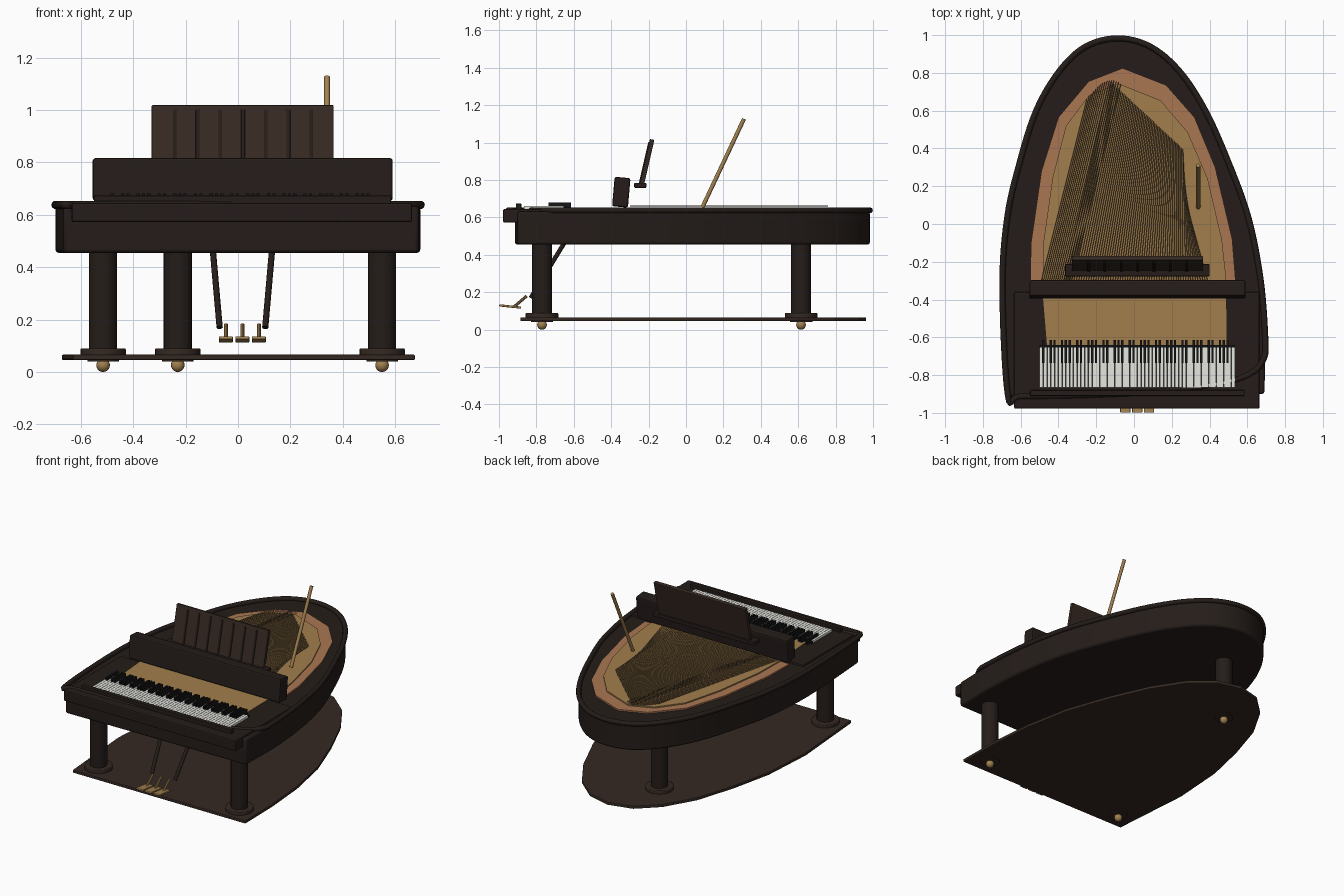
import bpy, bmesh, math
from mathutils import Vector

if "Cube" in bpy.data.objects:
    bpy.data.objects.remove(bpy.data.objects["Cube"])


def material(name, rgb):
    m = bpy.data.materials.new(name)
    m.diffuse_color = (*rgb, 1)
    m.use_nodes = True
    m.node_tree.nodes["Principled BSDF"].inputs["Base Color"].default_value = m.diffuse_color
    return m


EBONY = material("dark_wood", (0.018, 0.012, 0.010))
WALNUT = material("brown_wood", (0.036, 0.022, 0.016))
BRASS = material("brass", (0.36, 0.22, 0.08))
GOLD = material("gold_plate", (0.36, 0.21, 0.075))
COPPER = material("inner_rim", (0.40, 0.18, 0.085))
WHITE = material("white", (0.80, 0.80, 0.75))
BLACK = material("black", (0.008, 0.008, 0.009))
WIRE = material("wire", (0.12, 0.085, 0.04))


def finish(bm, name, mat, bevel=0, smooth=False):
    bmesh.ops.recalc_face_normals(bm, faces=bm.faces)
    me = bpy.data.meshes.new(name)
    bm.to_mesh(me)
    bm.free()
    ob = bpy.data.objects.new(name, me)
    bpy.context.collection.objects.link(ob)
    me.materials.append(mat)
    if bevel:
        mod = ob.modifiers.new("bevel", 'BEVEL')
        mod.width, mod.segments, mod.limit_method = bevel, 2, 'ANGLE'
        mod.angle_limit = math.radians(50)
    if smooth:
        bpy.ops.object.select_all(action='DESELECT')
        ob.select_set(True)
        bpy.context.view_layer.objects.active = ob
        bpy.ops.object.shade_smooth_by_angle(angle=math.radians(35))
    return ob


def add_box(bm, lo, hi):
    vs = bmesh.ops.create_cube(bm, size=1)['verts']
    for v in vs:
        v.co = Vector([(a + b) / 2 + c * (b - a) for a, b, c in zip(lo, hi, v.co)])


def box(name, lo, hi, mat, bevel=0):
    bm = bmesh.new()
    add_box(bm, lo, hi)
    return finish(bm, name, mat, bevel)


def tilted_box(name, centre, size, tilt, mat, bevel=0):
    h = Vector(size) / 2
    ob = box(name, -h, h, mat, bevel)
    ob.location = centre
    ob.rotation_euler.x = math.radians(tilt)
    return ob


def add_rod(bm, a, b, r, sides):
    a, b = Vector(a), Vector(b)
    d = b - a
    vs = bmesh.ops.create_cone(bm, cap_ends=True, segments=sides, radius1=r,
                               radius2=r, depth=d.length)['verts']
    q = d.to_track_quat('Z', 'Y')
    for v in vs:
        v.co = q @ v.co + (a + b) / 2


def rod(name, a, b, r, mat, sides=16, bevel=0):
    bm = bmesh.new()
    add_rod(bm, a, b, r, sides)
    return finish(bm, name, mat, bevel, sides > 6)


def slab(name, pts, z0, z1, mat, bevel=0, smooth=False):
    bm = bmesh.new()
    f = bm.faces.new([bm.verts.new((x, y, z0)) for x, y in pts])
    top = bmesh.ops.extrude_face_region(bm, geom=[f])['geom']
    for v in top:
        if isinstance(v, bmesh.types.BMVert):
            v.co.z = z1
    return finish(bm, name, mat, bevel, smooth)


def spline(pts, closed, n=4):
    out, c = [], len(pts)
    p = [Vector(q) for q in pts]
    for i in range(c if closed else c - 1):
        get = lambda k: p[k % c] if closed else p[min(max(k, 0), c - 1)]
        a, b, d, e = get(i - 1), get(i), get(i + 1), get(i + 2)
        for s in range(n):
            t = s / n
            out.append(0.5 * (2 * b + (d - a) * t + (2 * a - 5 * b + 4 * d - e) * t ** 2
                              + (3 * b - a - 3 * d + e) * t ** 3))
    return out if closed else out + [p[-1]]


# Case: egg-shaped outline, from front right round the tail to front left
EGG = [(0.695, -0.6), (0.67, -0.29), (0.607, 0.03), (0.503, 0.32), (0.378, 0.6),
       (0.24, 0.81), (0.085, 0.94), (-0.085, 0.983), (-0.255, 0.94), (-0.395, 0.81),
       (-0.518, 0.6), (-0.607, 0.32), (-0.672, 0.03), (-0.697, -0.34)]
FRONT_R, FRONT_L = (0.69, -0.9), (-0.665, -0.915)
slab("case", spline([FRONT_R] + EGG + [FRONT_L], False), 0.455, 0.632, EBONY, 0.012, True)

# Rim moulding: closed tube sweeping over the case edge and across the front
path = spline(EGG + [(-0.668, -0.905), (-0.6, -0.912), (-0.3, -0.908), (0.1, -0.89),
                     (0.45, -0.845), (0.62, -0.79), (0.688, -0.71)], True, 6)
cu = bpy.data.curves.new("rim_moulding", 'CURVE')
cu.dimensions, cu.bevel_depth, cu.bevel_resolution = '3D', 0.016, 3
sp = cu.splines.new('POLY')
sp.points.add(len(path) - 1)
for pt, v in zip(sp.points, path):
    pt.co = (v.x, v.y, 0.638, 1)
sp.use_cyclic_u = True
cu.materials.append(EBONY)
bpy.context.collection.objects.link(bpy.data.objects.new("rim_moulding", cu))

# Floor plate under the legs
slab("floor_plate", [(0.675, -0.885)] + [(x * 0.965, y * 0.98) for x, y in EGG]
     + [(-0.63, -0.885)], 0.046, 0.066, WALNUT, 0.004)

# Inner rim and gold soundboard
slab("inner_rim", [(0.54, -0.33), (0.52, -0.08), (0.43, 0.3), (0.32, 0.565), (0.17, 0.735),
                   (-0.06, 0.825), (-0.24, 0.755), (-0.4, 0.565), (-0.49, 0.28),
                   (-0.545, -0.1), (-0.55, -0.33)], 0.62, 0.642, COPPER)
slab("soundboard", [(0.49, -0.65), (0.487, -0.28), (0.465, -0.08), (0.39, 0.24),
                    (0.285, 0.485), (0.14, 0.655), (-0.085, 0.745), (-0.24, 0.68),
                    (-0.36, 0.52), (-0.43, 0.25), (-0.48, -0.1), (-0.485, -0.35),
                    (-0.46, -0.65)], 0.625, 0.65, GOLD)

# Strings: treble fan and crossing bass set
bm = bmesh.new()
for i in range(60):
    t = i / 59
    k = min(t / 0.85, 1)
    add_rod(bm, (-0.37 + 0.76 * t, -0.3, 0.66),
            (-0.13 + 0.39 * k, 0.76 - 0.365 * k - max(0, t - 0.85) * 1.5, 0.66), 0.0015, 4)
for i in range(16):
    t = i / 15
    add_rod(bm, (-0.49 + 0.16 * t, -0.3, 0.665),
            (-0.25 + 0.18 * t, 0.66 + 0.1 * math.sin(math.pi * t * 0.7), 0.665), 0.0015, 4)
finish(bm, "strings", WIRE)

# Keyboard
box("keybed", (-0.635, -0.978, 0.572), (0.665, -0.36, 0.645), EBONY, 0.008)
box("key_slip", (-0.55, -0.91, 0.64), (0.585, -0.88, 0.674), EBONY, 0.004)
X0, STEP = -0.5, 1.035 / 52
whites, blacks = bmesh.new(), bmesh.new()
for i in range(52):
    x = X0 + i * STEP
    add_box(whites, (x + 0.001, -0.865, 0.64), (x + STEP - 0.001, -0.645, 0.66))
    if i % 7 in (0, 2, 3, 5, 6) and i < 51:
        add_box(blacks, (x + STEP - 0.006, -0.735, 0.645), (x + STEP + 0.006, -0.615, 0.681))
finish(whites, "white_keys", WHITE)
finish(blacks, "black_keys", BLACK)
box("key_back_rail", (-0.5, -0.655, 0.64), (0.535, -0.64, 0.662), BLACK)

# Fallboard and music stand
tilted_box("fallboard", (0.018, -0.346, 0.735), (1.145, 0.085, 0.158), -5, EBONY, 0.01)
box("music_shelf", (-0.365, -0.277, 0.758), (0.4, -0.212, 0.785), EBONY, 0.005)
TILT = -13
tilted_box("music_stand", (0.018, -0.209, 0.895), (0.695, 0.024, 0.25), TILT, WALNUT, 0.004)
for i in range(7):
    tilted_box("stand_rib", (-0.241 + i * 0.0867, -0.221, 0.892), (0.014, 0.012, 0.225),
               TILT, EBONY, 0.002)

# Lid prop
rod("lid_prop", (0.34, 0.088, 0.655), (0.34, 0.31, 1.127), 0.011, BRASS, 12)

# Legs with feet and caster balls
for x, y in ((-0.515, -0.77), (0.55, -0.77), (-0.23, 0.615)):
    rod("leg", (x, y, 0.08), (x, y, 0.46), 0.054, EBONY, 24)
    rod("leg_foot", (x, y, 0.05), (x, y, 0.09), 0.087, WALNUT, 24, 0.005)
    rod("leg_foot_pad", (x, y, 0.04), (x, y, 0.05), 0.06, WALNUT, 24)
    bm = bmesh.new()
    bmesh.ops.create_uvsphere(bm, u_segments=16, v_segments=10, radius=0.026)
    bmesh.ops.translate(bm, vec=(x, y, 0.026), verts=bm.verts)
    finish(bm, "caster", BRASS, 0, True)

# Pedal lyre struts and pedals
for s in (-1, 1):
    rod("lyre_strut", (0.017 + s * 0.113, -0.65, 0.465), (0.017 + s * 0.087, -0.83, 0.17),
        0.012, EBONY, 12)
for x in (-0.046, 0.017, 0.08):
    tilted_box("pedal", (x, -0.94, 0.124), (0.054, 0.118, 0.012), -6, BRASS, 0.004)
    rod("pedal_arm", (x, -0.92, 0.122), (x, -0.852, 0.18), 0.008, BRASS, 10)
